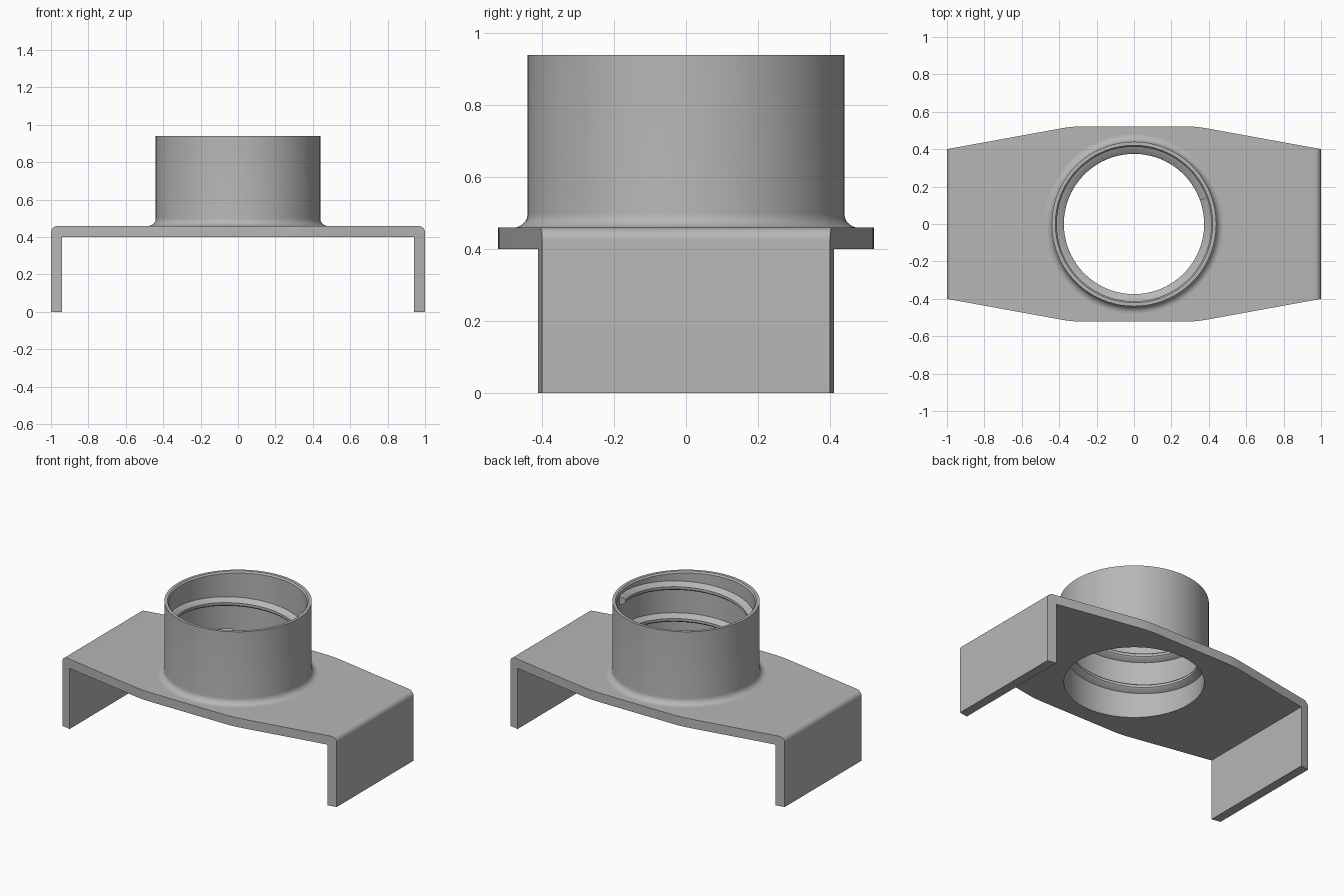
import bpy, bmesh, math

cube = bpy.data.objects.get("Cube")
if cube:
    bpy.data.objects.remove(cube)

grey = bpy.data.materials.new("plain grey")
grey.use_nodes = True
COLOR = (0.47, 0.47, 0.47, 1)
grey.diffuse_color = COLOR
grey.node_tree.nodes["Principled BSDF"].inputs["Base Color"].default_value = COLOR

SEG = 96
BORE = 0.413
PLATE_BOTTOM, PLATE_TOP, TOP = 0.40, 0.46, 0.94


def make_object(name, bm):
    bmesh.ops.recalc_face_normals(bm, faces=bm.faces)
    mesh = bpy.data.meshes.new(name)
    bm.to_mesh(mesh)
    bm.free()
    mesh.materials.append(grey)
    obj = bpy.data.objects.new(name, mesh)
    bpy.context.collection.objects.link(obj)
    return obj


def prism(name, points, offset):
    """Solid from a closed outline pushed along an offset."""
    bm = bmesh.new()
    face = bm.faces.new([bm.verts.new(p) for p in points])
    new = bmesh.ops.extrude_face_region(bm, geom=[face], use_keep_orig=True)["geom"]
    verts = [v for v in new if isinstance(v, bmesh.types.BMVert)]
    bmesh.ops.translate(bm, vec=offset, verts=verts)
    return make_object(name, bm)


def select(obj):
    bpy.ops.object.select_all(action='DESELECT')
    obj.select_set(True)
    bpy.context.view_layer.objects.active = obj


def smooth(obj, degrees=30):
    select(obj)
    bpy.ops.object.shade_smooth_by_angle(angle=math.radians(degrees))


def cut(obj, cutter, operation):
    cutter.hide_render = True
    mod = obj.modifiers.new("cut", 'BOOLEAN')
    mod.operation, mod.object, mod.solver = operation, cutter, 'EXACT'
    select(obj)
    bpy.ops.object.modifier_apply(modifier=mod.name)
    bpy.data.objects.remove(cutter)


def arc(cx, cz, r, start, end, steps=8):
    angles = [math.radians(start + (end - start) * i / steps) for i in range(steps + 1)]
    return [(cx + r * math.cos(a), cz + r * math.sin(a)) for a in angles]


# Bracket: folded plate with rounded outer bends
R = 0.035
half = [(0.94, PLATE_BOTTOM), (0.94, 0), (1, 0)] + arc(1 - R, PLATE_TOP - R, R, 0, 90)
section = half + [(-x, z) for x, z in reversed(half)]
bracket = prism("bracket", [(x, -0.7, z) for x, z in section], (0, 1.4, 0))

# Trim the plate to its tapered plan
edge = [(1.1, 0.382), (0.38, 0.513), (0.345, 0.518), (0.31, 0.521), (0.26, 0.522)]
side = edge + [(-x, y) for x, y in reversed(edge)]
plan = side + [(-x, -y) for x, y in side]
cut(bracket, prism("plan_cutter", [(x, y, -0.1) for x, y in plan], (0, 0, 1)), 'INTERSECT')

# Round opening through the plate
ring = [(BORE * math.cos(math.tau * i / SEG), BORE * math.sin(math.tau * i / SEG), 0.3)
        for i in range(SEG)]
cut(bracket, prism("bore_cutter", ring, (0, 0, 0.3)), 'DIFFERENCE')
smooth(bracket)

# Collar: turned profile with a fillet at its foot
profile = [(BORE, PLATE_TOP), (BORE, TOP - 0.01), (BORE + 0.008, TOP), (0.44, TOP)]
profile += arc(0.48, PLATE_TOP + 0.04, 0.04, 180, 270)
bm = bmesh.new()
verts = [bm.verts.new((r, 0, z)) for r, z in profile]
edges = [bm.edges.new(pair) for pair in zip(verts, verts[1:])]
bmesh.ops.spin(bm, geom=verts + edges, cent=(0, 0, 0), axis=(0, 0, 1),
               angle=math.tau, steps=SEG, use_merge=True)
bmesh.ops.remove_doubles(bm, verts=bm.verts, dist=0.0001)
smooth(make_object("collar", bm))

# Internal screw thread winding down the bore
PITCH, TURNS, START = 0.21, 1.7, math.radians(20)
tooth = [(0.42, -0.032), (0.382, -0.016), (0.375, -0.008),
         (0.375, 0.008), (0.382, 0.016), (0.42, 0.032)]
bm = bmesh.new()
rows = []
steps = int(SEG * TURNS)
for i in range(steps + 1):
    turn = i / SEG
    a = START - math.tau * turn
    z = 0.89 - PITCH * turn
    rows.append([bm.verts.new((r * math.cos(a), r * math.sin(a), z + dz)) for r, dz in tooth])
n = len(tooth)
for a, b in zip(rows, rows[1:]):
    for k in range(n):
        bm.faces.new((a[k], a[(k + 1) % n], b[(k + 1) % n], b[k]))
bm.faces.new(rows[0])
bm.faces.new(rows[-1])
smooth(make_object("inner_thread", bm), 40)
